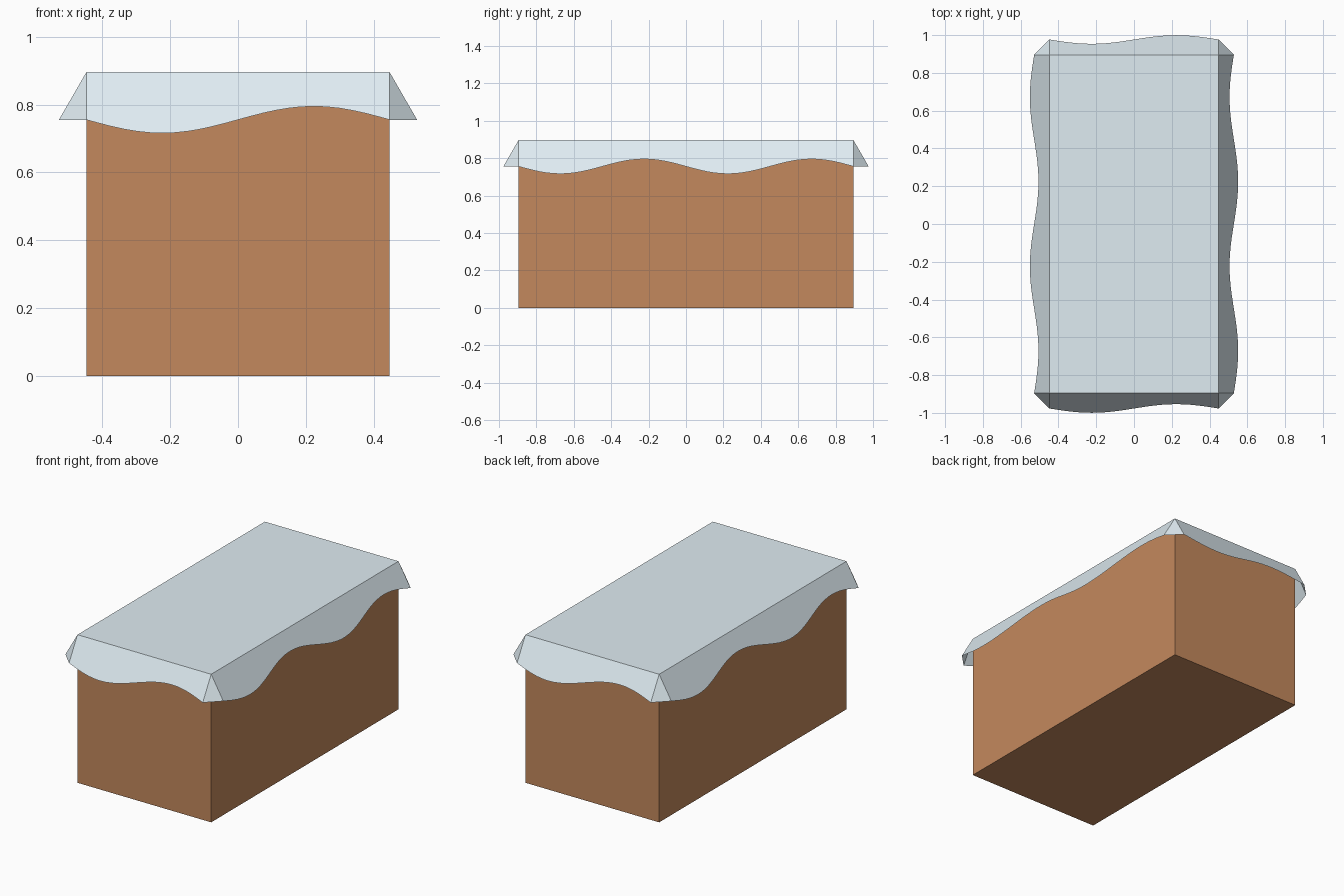
import bpy, bmesh
from math import sin, pi, tan, radians
from mathutils import Vector

if "Cube" in bpy.data.objects:
    bpy.data.objects.remove(bpy.data.objects["Cube"])

HX, HY, TOP = 0.4475, 0.8955, 0.896     # half width, half length, height
DROP, WAVE, FLARE = 0.1405, 0.0395, tan(radians(30))


def make(name, bm, color):
    me = bpy.data.meshes.new(name)
    bm.to_mesh(me)
    bm.free()
    ob = bpy.data.objects.new(name, me)
    bpy.context.collection.objects.link(ob)
    mat = bpy.data.materials.new(name + "_color")
    mat.diffuse_color = (*color, 1)
    mat.use_nodes = True
    mat.node_tree.nodes["Principled BSDF"].inputs["Base Color"].default_value = mat.diffuse_color
    me.materials.append(mat)
    return ob


# Table block, just under the cloth
bm = bmesh.new()
bmesh.ops.create_cube(bm, size=1)
h = TOP - 0.002
for v in bm.verts:
    v.co = (v.co.x * 2 * HX, v.co.y * 2 * HY, (v.co.z + 0.5) * h)
make("block", bm, (0.55, 0.25, 0.11))

# Draped cloth: flat top, four flared wavy flaps, corner gussets
bm = bmesh.new()
corners = [Vector(c) for c in ((-HX, -HY, TOP), (HX, -HY, TOP), (HX, HY, TOP), (-HX, HY, TOP))]
top_ring, flap_ends = [], []
for i, a in enumerate(corners):
    b = corners[(i + 1) % 4]
    along = (b - a).normalized()
    out = along.cross(Vector((0, 0, 1)))
    waves = 1 + i % 2
    n = 24 * waves
    upper, lower = [], []
    for k in range(n + 1):
        t = k / n
        p = a.lerp(b, t)
        d = DROP + WAVE * sin(2 * pi * waves * t)
        upper.append(bm.verts.new(p))
        lower.append(bm.verts.new(p + out * d * FLARE - Vector((0, 0, d))))
    for k in range(n):
        bm.faces.new((lower[k], lower[k + 1], upper[k + 1], upper[k]))
    top_ring += upper
    flap_ends.append((lower[0], upper[-1], lower[-1]))
for i in range(4):
    _, corner, end = flap_ends[i]
    bm.faces.new((end, flap_ends[(i + 1) % 4][0], corner))
bm.faces.new([bm.verts.new(c) for c in corners])
bmesh.ops.remove_doubles(bm, verts=bm.verts[:], dist=1e-5)
make("cloth", bm, (0.74, 0.84, 0.89))
